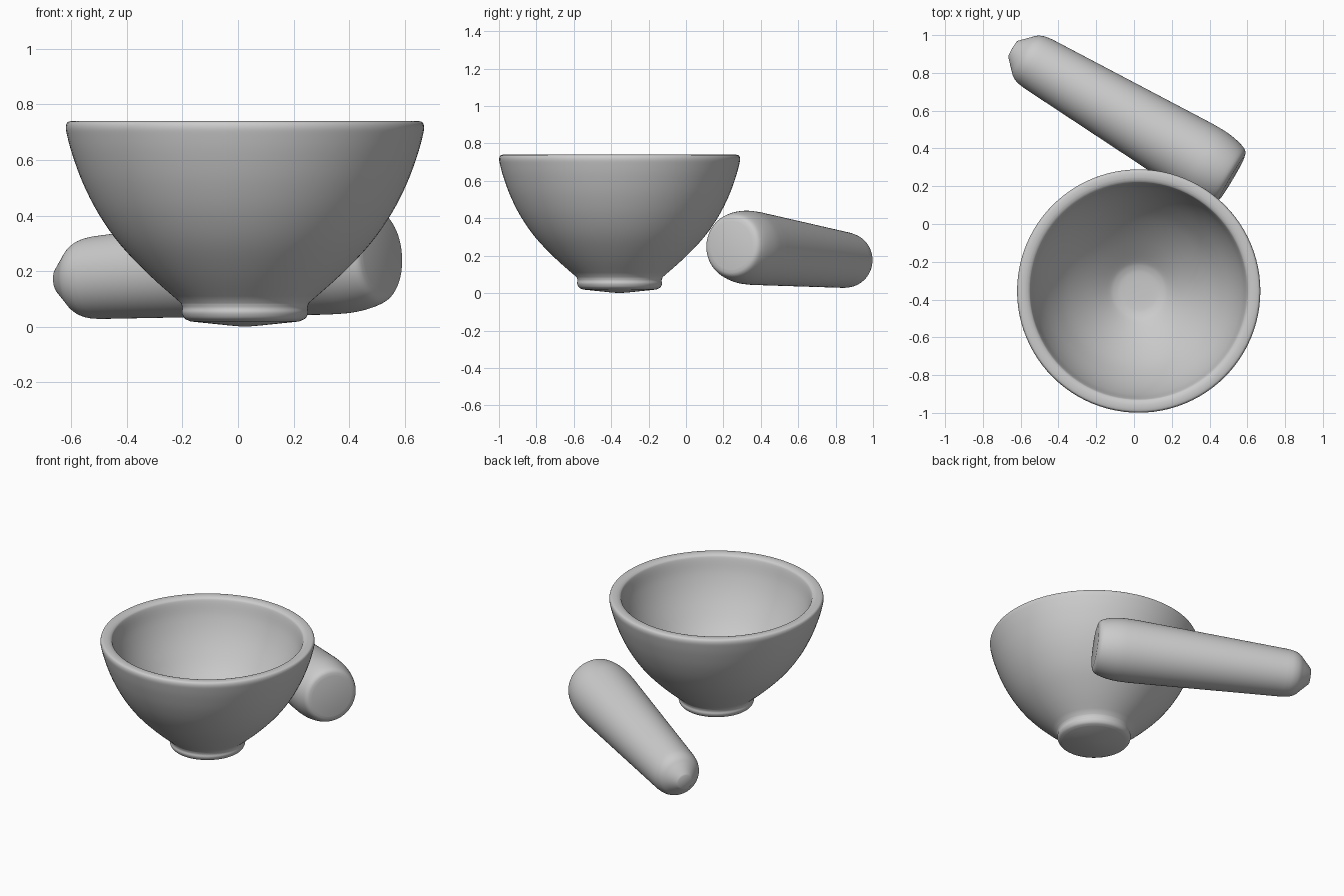
import bpy, bmesh, math
from mathutils import Vector

if "Cube" in bpy.data.objects:
    bpy.data.objects.remove(bpy.data.objects["Cube"])


def smooth_curve(pts, steps=4):
    """Catmull-Rom through the points."""
    p = [Vector(q) for q in pts]
    p = [2 * p[0] - p[1]] + p + [2 * p[-1] - p[-2]]
    out = []
    for a, b, c, d in zip(p, p[1:], p[2:], p[3:]):
        for i in range(steps):
            t = i / steps
            out.append(0.5 * (2 * b + (c - a) * t + (2 * a - 5 * b + 4 * c - d) * t * t
                              + (3 * b - a - 3 * c + d) * t ** 3))
    return out + [p[-2]]


def lathe(name, profile, segments=96):
    """Revolve (radius, height) points around z."""
    bm = bmesh.new()
    verts = [bm.verts.new((max(r, 0), 0, z)) for r, z in profile]
    edges = [bm.edges.new(e) for e in zip(verts, verts[1:])]
    bmesh.ops.spin(bm, geom=verts + edges, axis=(0, 0, 1), cent=(0, 0, 0),
                   angle=math.tau, steps=segments)
    bmesh.ops.remove_doubles(bm, verts=bm.verts, dist=0.0002)
    bmesh.ops.recalc_face_normals(bm, faces=bm.faces)
    mesh = bpy.data.meshes.new(name)
    bm.to_mesh(mesh)
    bm.free()
    obj = bpy.data.objects.new(name, mesh)
    bpy.context.collection.objects.link(obj)
    bpy.ops.object.select_all(action='DESELECT')
    obj.select_set(True)
    bpy.context.view_layer.objects.active = obj
    bpy.ops.object.shade_smooth_by_angle(angle=math.radians(50))
    return obj


# Mortar bowl: slightly domed foot, flared outer wall, rounded rim,
# inner wall parallel to the outer one with a small flat bottom
foot = smooth_curve([(0.195, 0.019), (0.217, 0.03), (0.227, 0.05), (0.225, 0.068), (0.23, 0.085)])
outer = smooth_curve([(0.23, 0.085), (0.345, 0.187), (0.45, 0.297), (0.527, 0.407),
                      (0.583, 0.517), (0.621, 0.62), (0.640, 0.69), (0.644, 0.718),
                      (0.638, 0.735), (0.624, 0.74)])
inner = smooth_curve([(0.60, 0.74), (0.582, 0.733), (0.571, 0.715), (0.549, 0.63),
                      (0.511, 0.535), (0.458, 0.44), (0.388, 0.342), (0.29, 0.24),
                      (0.17, 0.138), (0.125, 0.112), (0.08, 0.104), (0.0, 0.102)])
bowl = lathe("mortar_bowl", [(0, 0), (0.05, 0.004)] + foot + outer[1:] + inner)
bowl.location = (0.025, -0.355, 0)

# Pestle: flat grinding face, tapered shaft, rounded grip with a small blunt tip
head = smooth_curve([(0.13, -0.322), (0.155, -0.314), (0.172, -0.292), (0.187, -0.24),
                     (0.196, -0.17), (0.196, -0.08)])
grip = smooth_curve([(0.149, 0.87), (0.142, 0.915), (0.126, 0.95), (0.1, 0.977)])
pestle = lathe("pestle", [(0, -0.322)] + head + grip + [(0.052, 1.024), (0.045, 1.028), (0, 1.032)])
axis = Vector((-0.861, 0.509, -0.066))
pestle.rotation_mode = 'QUATERNION'
pestle.rotation_quaternion = axis.to_track_quat('Z', 'Y')
pestle.location = (0.241, 0.406, 0.234)
